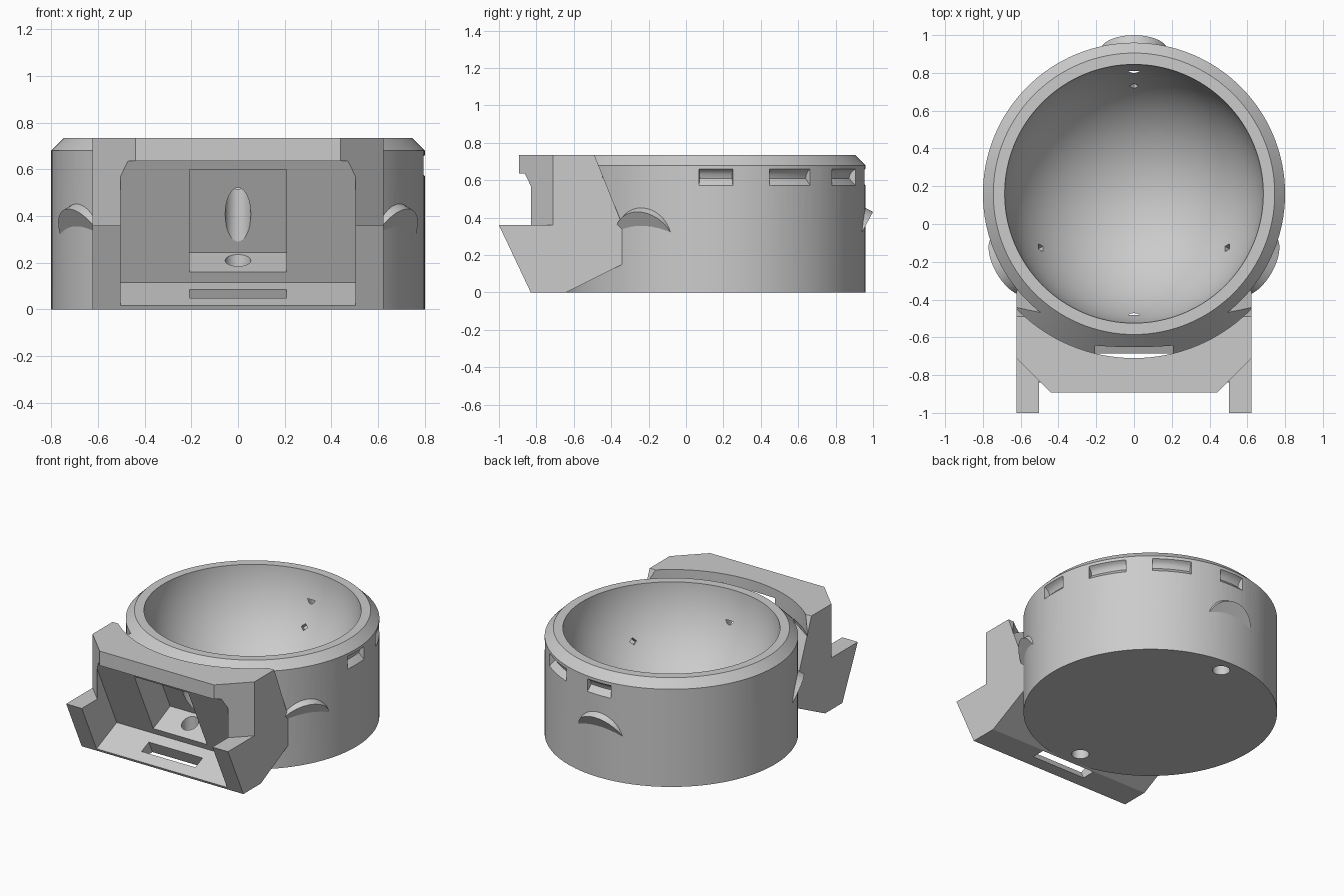
import bpy, bmesh, math
from mathutils import Matrix, Vector

if "Cube" in bpy.data.objects:
    bpy.data.objects.remove(bpy.data.objects["Cube"], do_unlink=True)

CENTRE = Matrix.Translation((0, 0.16, 0))   # axis of the round cup
HEIGHT = 0.735
BOWL_Z = 0.782                              # the bowl's sphere centre, above the rim
BOWL = math.hypot(0.685, BOWL_Z - HEIGHT)

grey = bpy.data.materials.new("plain grey")
grey.use_nodes = True
grey.diffuse_color = (0.6, 0.6, 0.6, 1)
grey.node_tree.nodes["Principled BSDF"].inputs["Base Color"].default_value = (0.6, 0.6, 0.6, 1)


def finish(name, bm, matrix=Matrix.Identity(4)):
    bmesh.ops.transform(bm, matrix=matrix, verts=bm.verts)
    bmesh.ops.recalc_face_normals(bm, faces=bm.faces)
    mesh = bpy.data.meshes.new(name)
    bm.to_mesh(mesh)
    bm.free()
    mesh.materials.append(grey)
    obj = bpy.data.objects.new(name, mesh)
    bpy.context.collection.objects.link(obj)
    return obj


def loft(name, outlines, closed=False, matrix=Matrix.Identity(4)):
    """Solid through a row of matching outlines, capped unless closed."""
    bm = bmesh.new()
    rows = [[bm.verts.new(p) for p in outline] for outline in outlines]
    pairs = list(zip(rows, rows[1:]))
    if closed:
        pairs.append((rows[-1], rows[0]))
    else:
        bm.faces.new(rows[0])
        bm.faces.new(rows[-1])
    for a, b in pairs:
        for i in range(len(a)):
            j = (i + 1) % len(a)
            bm.faces.new((a[i], a[j], b[j], b[i]))
    return finish(name, bm, matrix)


def side_prism(name, profile, half_width):
    """Extrude a (y, z) profile across x."""
    return loft(name, [[(x, y, z) for y, z in profile] for x in (-half_width, half_width)])


def revolve(name, profile, angles, closed=False):
    """Sweep an (r, z) profile about the cup axis."""
    return loft(name, [[(r * math.cos(t), r * math.sin(t), z) for r, z in profile]
                       for t in map(math.radians, angles)], closed, CENTRE)


def cylinder(name, radius, depth, matrix, sides=128):
    bm = bmesh.new()
    bmesh.ops.create_cone(bm, cap_ends=True, segments=sides, radius1=radius,
                          radius2=radius, depth=depth)
    return finish(name, bm, matrix)


def combine(target, other, operation):
    mod = target.modifiers.new(operation.lower(), 'BOOLEAN')
    mod.operation = operation
    mod.solver = 'EXACT'
    mod.object = other
    bpy.context.view_layer.objects.active = target
    bpy.ops.object.modifier_apply(modifier=mod.name)
    bpy.data.objects.remove(other, do_unlink=True)


# Round cup body
body = cylinder("cup_holder", 0.8, HEIGHT, CENTRE @ Matrix.Translation((0, 0, HEIGHT / 2)))

# Front bracket: sloped lower part and chamfered upper part
lower = side_prism("bracket_base", [(-1, 0.36), (-0.83, 0), (-0.64, 0),
                                    (-0.34, 0.15), (-0.34, 0.36)], 0.623)


def bracket_plan(rear, z):
    half = [(0.623, rear, z), (0.623, -0.71, z), (0.44, -0.893, z)]
    return half + [(-x, y, h) for x, y, h in reversed(half)]


upper = loft("bracket_top", [bracket_plan(-0.34, 0.36), bracket_plan(-0.49, HEIGHT)])
combine(lower, upper, 'UNION')
combine(body, lower, 'UNION')

# Rim bevel, which also forms the groove behind the bracket
full_turn = [360 * k / 128 for k in range(128)]
combine(body, revolve("rim_groove", [(0.695, 0.785), (0.87, 0.61), (0.87, 0.9), (0.695, 0.9)],
                      full_turn, closed=True), 'DIFFERENCE')

# Three tilted round lugs around the wall
for angle in (90, 210, 330):
    turn = CENTRE @ Matrix.Rotation(math.radians(angle), 4, 'Z')
    axis = Vector((0.88, 0, -0.47)).normalized()
    tilt = axis.to_track_quat('Z', 'Y').to_matrix().to_4x4()
    place = Matrix.Translation(Vector((0.755, 0, 0.272)) - axis * 0.05)
    combine(body, cylinder("lug", 0.18, 0.1, turn @ place @ tilt, 64), 'UNION')

# Shallow spherical bowl
bm = bmesh.new()
bmesh.ops.create_uvsphere(bm, u_segments=128, v_segments=64, radius=BOWL)
combine(body, finish("bowl", bm, CENTRE @ Matrix.Translation((0, 0, BOWL_Z))), 'DIFFERENCE')

# Tilted front pocket, then the deeper window in its back wall
combine(body, side_prism("pocket", [(-0.615, 0.115), (-1.2, -0.14),
                                    (-1.2, 0.635), (-0.861, 0.635)], 0.503), 'DIFFERENCE')
combine(body, side_prism("window", [(-0.45, 0.245), (-0.637, 0.16), (-0.72, 0.123),
                                    (-0.93, 0.562), (-0.844, 0.6), (-0.66, 0.685)], 0.207),
        'DIFFERENCE')

# Strap slot square through the sloping pocket floor
combine(body, side_prism("strap_slot", [(-0.807, 0.14), (-0.681, -0.13),
                                        (-0.601, -0.095), (-0.727, 0.175)], 0.207),
        'DIFFERENCE')

# Vertical drill holes in the base
for y, top in ((-0.527, 0.54), (0.855, 0.56)):
    place = Matrix.Translation((0, y, top / 2 - 0.05))
    combine(body, cylinder("drill_hole", 0.055, top + 0.1, place, 32), 'DIFFERENCE')

# Small openings in the bowl beside the lugs
for angle in (90, 210, 330):
    turn = CENTRE @ Matrix.Rotation(math.radians(angle), 4, 'Z')
    place = Matrix.Translation((0.57, 0, 0.4)) @ Matrix.Rotation(math.radians(124), 4, 'Y')
    combine(body, cylinder("opening", 0.024, 0.06, turn @ place, 4), 'DIFFERENCE')

# Grip notches following the curve below the rim
notch = [(0.83, 0.677), (0.783, 0.65), (0.769, 0.633), (0.762, 0.61), (0.8, 0.572), (0.83, 0.572)]
for angle, half in ((0, 6.5), (30, 9), (60, 9), (90, 6.5)):
    steps = [angle + half * k / 4 for k in range(-4, 5)]
    combine(body, revolve("notch", notch, steps), 'DIFFERENCE')

# Smooth the round walls, keep the edges crisp
bpy.ops.object.select_all(action='DESELECT')
body.select_set(True)
bpy.context.view_layer.objects.active = body
bpy.ops.object.shade_smooth_by_angle(angle=math.radians(25))
